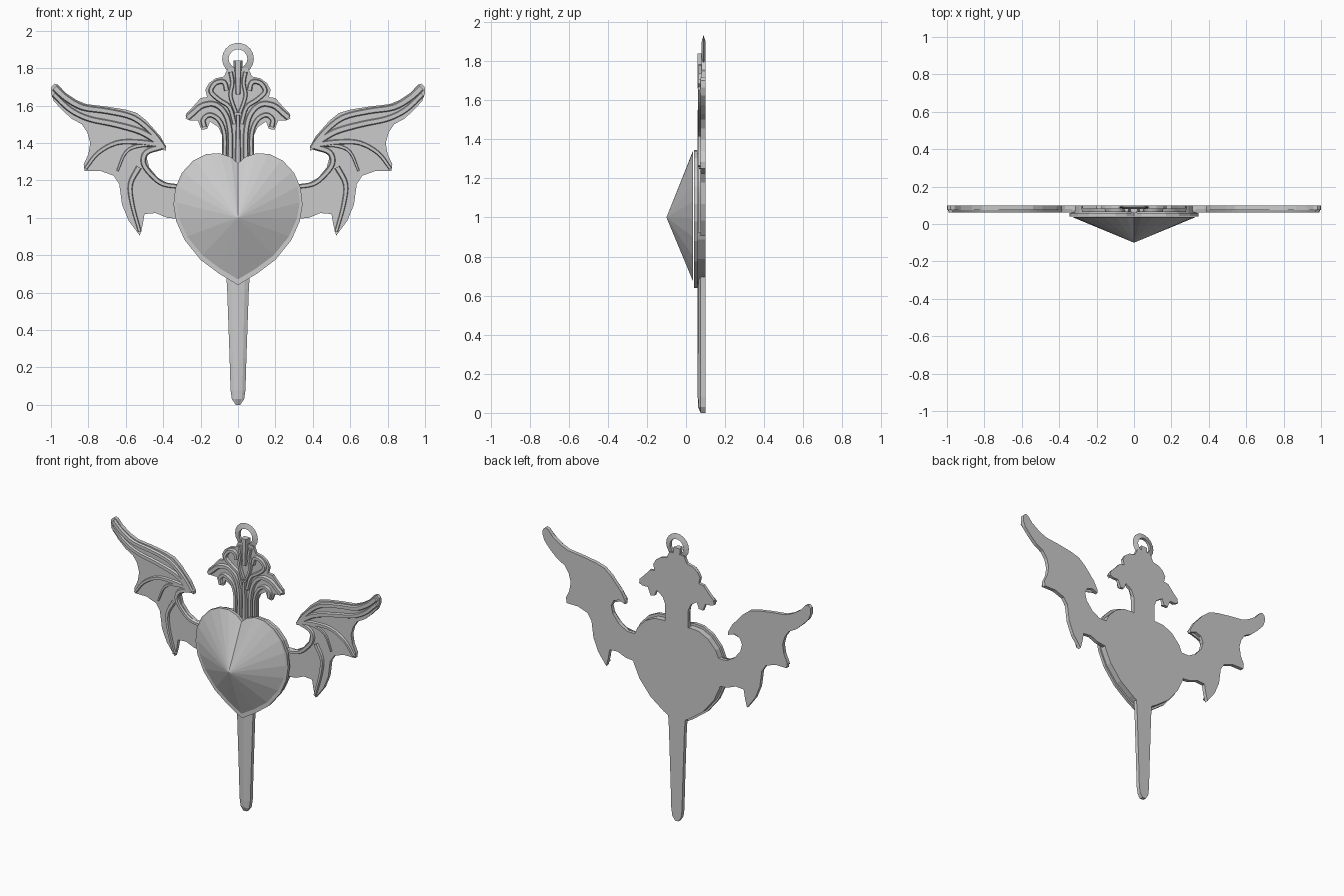
import bpy, bmesh
from mathutils import Vector

BACK = 0.10


def finish(bm, name, mirror=False):
    bmesh.ops.recalc_face_normals(bm, faces=bm.faces)
    me = bpy.data.meshes.new(name)
    bm.to_mesh(me)
    bm.free()
    ob = bpy.data.objects.new(name, me)
    bpy.context.collection.objects.link(ob)
    if mirror:
        ob.modifiers.new("mirror", 'MIRROR').use_mirror_merge = False
    return ob


def plate(name, pts, front, back=BACK, mirror=False):
    """Flat outline in x-z, extruded from front to back."""
    bm = bmesh.new()
    a = [bm.verts.new((x, front, z)) for x, z in pts]
    b = [bm.verts.new((x, back, z)) for x, z in pts]
    bm.faces.new(a)
    bm.faces.new(b[::-1])
    for i in range(len(a)):
        j = (i + 1) % len(a)
        bm.faces.new((a[i], b[i], b[j], a[j]))
    return finish(bm, name, mirror)


def both(half):
    """Close a right-hand half outline (starts and ends at x=0)."""
    return half + [(-x, z) for x, z in half[-2:0:-1]]


def curve(pts, n=4):
    p = [Vector(q) for q in pts]
    p = [2 * p[0] - p[1]] + p + [2 * p[-1] - p[-2]]
    out = []
    for i in range(1, len(p) - 2):
        a, b, c, d = p[i - 1:i + 3]
        for k in range(n):
            t = k / n
            out.append(0.5 * (2 * b + (c - a) * t + (2 * a - 5 * b + 4 * c - d) * t * t
                              + (3 * b - a - 3 * c + d) * t ** 3))
    return out + [p[-2]]


def strip(name, pts, w0, w1, front, base, mirror=True):
    """Raised tapered rib with a bevelled section along a path."""
    path = curve(pts)
    bm = bmesh.new()
    rows = []
    for i, p in enumerate(path):
        d = (path[min(i + 1, len(path) - 1)] - path[max(i - 1, 0)]).normalized()
        n = Vector((-d.y, d.x))
        w = (w0 + (w1 - w0) * i / (len(path) - 1)) / 2
        row = []
        for k, y in ((-1, base), (-0.6, front), (0.6, front), (1, base)):
            q = p + n * w * k
            row.append(bm.verts.new((q.x, y, q.y)))
        rows.append(row)
    for r, s in zip(rows, rows[1:]):
        for k in range(4):
            m = (k + 1) % 4
            bm.faces.new((r[k], r[m], s[m], s[k]))
    bm.faces.new(rows[0])
    bm.faces.new(rows[-1][::-1])
    return finish(bm, name, mirror)


# Heart: backing, rim and faceted point
heart = both([(0, 1.29), (0.04, 1.325), (0.10, 1.345), (0.17, 1.34), (0.24, 1.305),
              (0.30, 1.24), (0.335, 1.16), (0.345, 1.07), (0.33, 0.98), (0.285, 0.88),
              (0.20, 0.775), (0.10, 0.70), (0, 0.64)])
plate("heart_backing", [(x * 0.97, 1 + (z - 1) * 0.95) for x, z in heart], 0.05)
plate("heart_rim", heart, 0.04, 0.06)
bm = bmesh.new()
base = [bm.verts.new((x * 0.955, 0.037, 1.32 + (z - 1.32) * 0.955)) for x, z in heart]
tip = bm.verts.new((0, -0.10, 1.0))
bm.faces.new(base)
for i in range(len(base)):
    bm.faces.new((base[i], base[(i + 1) % len(base)], tip))
finish(bm, "heart_gem")

# Blade with a centre ridge
bm = bmesh.new()
rows = []
for w, z, r in ((0.065, 0.72, 0.06), (0.058, 0.62, 0.06), (0.045, 0.25, 0.06), (0.04, 0.08, 0.06),
                (0.033, 0.03, 0.062), (0.012, 0.0, 0.075)):
    rows.append([bm.verts.new(v) for v in
                 ((-w, BACK, z), (-w, 0.074, z), (-w * 0.6, r + 0.004, z), (0, r, z),
                  (w * 0.6, r + 0.004, z), (w, 0.074, z), (w, BACK, z))])
for a, b in zip(rows, rows[1:]):
    for k in range(7):
        m = (k + 1) % 7
        bm.faces.new((a[k], a[m], b[m], b[k]))
bm.faces.new(rows[0])
bm.faces.new(rows[-1][::-1])
finish(bm, "blade")

# Wings: membrane plate plus raised bones
wing = [(0.28, 1.18), (0.37, 1.18), (0.43, 1.215), (0.475, 1.27), (0.488, 1.32), (0.47, 1.36),
        (0.43, 1.375), (0.385, 1.358), (0.385, 1.38), (0.415, 1.435), (0.49, 1.52),
        (0.54, 1.56), (0.60, 1.578), (0.705, 1.595), (0.81, 1.607), (0.865, 1.63), (0.925, 1.67),
        (0.96, 1.71), (0.98, 1.717), (0.998, 1.70), (1.0, 1.665), (0.985, 1.625),
        (0.94, 1.575), (0.89, 1.53), (0.835, 1.50), (0.805, 1.455), (0.79, 1.40),
        (0.80, 1.34), (0.825, 1.285), (0.82, 1.25), (0.735, 1.25), (0.665, 1.225),
        (0.635, 1.18), (0.62, 1.07), (0.585, 0.985), (0.525, 0.905), (0.51, 0.96),
        (0.50, 1.02), (0.44, 1.025), (0.38, 1.0), (0.28, 0.99)]
# mirror the outline across y-space so the hook opens towards the heart
wing = [(x if not 1.2 < z < 1.37 or x > 0.5 else x - 0.0, z) for x, z in wing]
plate("wing_membrane", wing, 0.075, mirror=True)
strip("wing_top_bone", [(0.395, 1.372), (0.46, 1.455), (0.56, 1.535), (0.70, 1.57),
                        (0.83, 1.59), (0.92, 1.64), (0.98, 1.695)], 0.03, 0.04, 0.062, 0.08)
strip("wing_upper_rib", [(0.42, 1.40), (0.52, 1.46), (0.66, 1.50), (0.80, 1.53),
                         (0.90, 1.58), (0.985, 1.66)], 0.04, 0.03, 0.062, 0.08)
strip("wing_middle_rib", [(0.42, 1.39), (0.54, 1.405), (0.65, 1.40), (0.75, 1.345),
                          (0.815, 1.262)], 0.035, 0.02, 0.062, 0.08)
strip("wing_inner_rib", [(0.43, 1.392), (0.53, 1.385), (0.60, 1.35), (0.645, 1.25)],
      0.028, 0.014, 0.066, 0.08)
strip("wing_arm_bone", [(0.31, 1.165), (0.40, 1.18), (0.46, 1.225), (0.505, 1.29),
                        (0.49, 1.35), (0.41, 1.38)], 0.025, 0.035, 0.062, 0.08)
strip("wing_lower_rib", [(0.53, 1.27), (0.575, 1.18), (0.565, 1.07), (0.525, 0.925)],
      0.035, 0.02, 0.062, 0.08)

# Leafy hilt: plate plus raised fronds
hilt = both([(0, 1.27), (0.085, 1.27), (0.085, 1.44), (0.105, 1.485), (0.15, 1.515),
             (0.165, 1.475), (0.195, 1.47), (0.215, 1.52), (0.255, 1.52), (0.28, 1.53),
             (0.275, 1.56), (0.235, 1.60), (0.20, 1.64), (0.165, 1.645), (0.175, 1.685),
             (0.155, 1.72), (0.12, 1.745), (0.075, 1.755), (0.055, 1.80), (0.025, 1.80), (0, 1.80)])
plate("hilt_plate", hilt, 0.08)
strip("hilt_spine", [(0, 1.28), (0, 1.42), (0, 1.55)], 0.04, 0.022, 0.06, 0.09, False)
strip("hilt_bud", [(0, 1.66), (0, 1.75), (0, 1.84)], 0.03, 0.05, 0.06, 0.10, False)
for name, pts, w0, w1 in (
        ("long_frond", [(0.042, 1.29), (0.042, 1.45), (0.065, 1.55), (0.12, 1.605),
                        (0.19, 1.60), (0.24, 1.56), (0.27, 1.535)], 0.03, 0.035),
        ("short_frond", [(0.073, 1.29), (0.072, 1.44), (0.10, 1.52), (0.15, 1.55),
                         (0.185, 1.525), (0.18, 1.485)], 0.025, 0.03),
        ("curled_frond", [(0.018, 1.50), (0.045, 1.59), (0.10, 1.63), (0.145, 1.675),
                          (0.12, 1.72), (0.075, 1.725), (0.06, 1.68)], 0.025, 0.03),
        ("bud_leaf", [(0.01, 1.56), (0.04, 1.65), (0.03, 1.72), (0.04, 1.78)], 0.022, 0.025)):
    strip("hilt_" + name, pts, w0, w1, 0.063, 0.085)

# Hanging ring
bpy.ops.mesh.primitive_torus_add(major_segments=18, minor_segments=4, major_radius=0.0675,
                                 minor_radius=0.0175, location=(0, 0.09, 1.85),
                                 rotation=(1.5707963, 0, 0))
ring = bpy.context.object
ring.name = "hanging_ring"
# square the ring section: inner/outer walls with flat front and back
for v in ring.data.vertices:
    r = (v.co.x ** 2 + v.co.y ** 2) ** 0.5
    if abs(v.co.z) > 0.005:
        v.co.x, v.co.y = v.co.x / r * 0.05, v.co.y / r * 0.05
        v.co.z = 0.01 if v.co.z > 0 else -0.01
    else:
        k = 0.085 if r > 0.0675 else 0.05
        v.co.x, v.co.y = v.co.x / r * k, v.co.y / r * k
